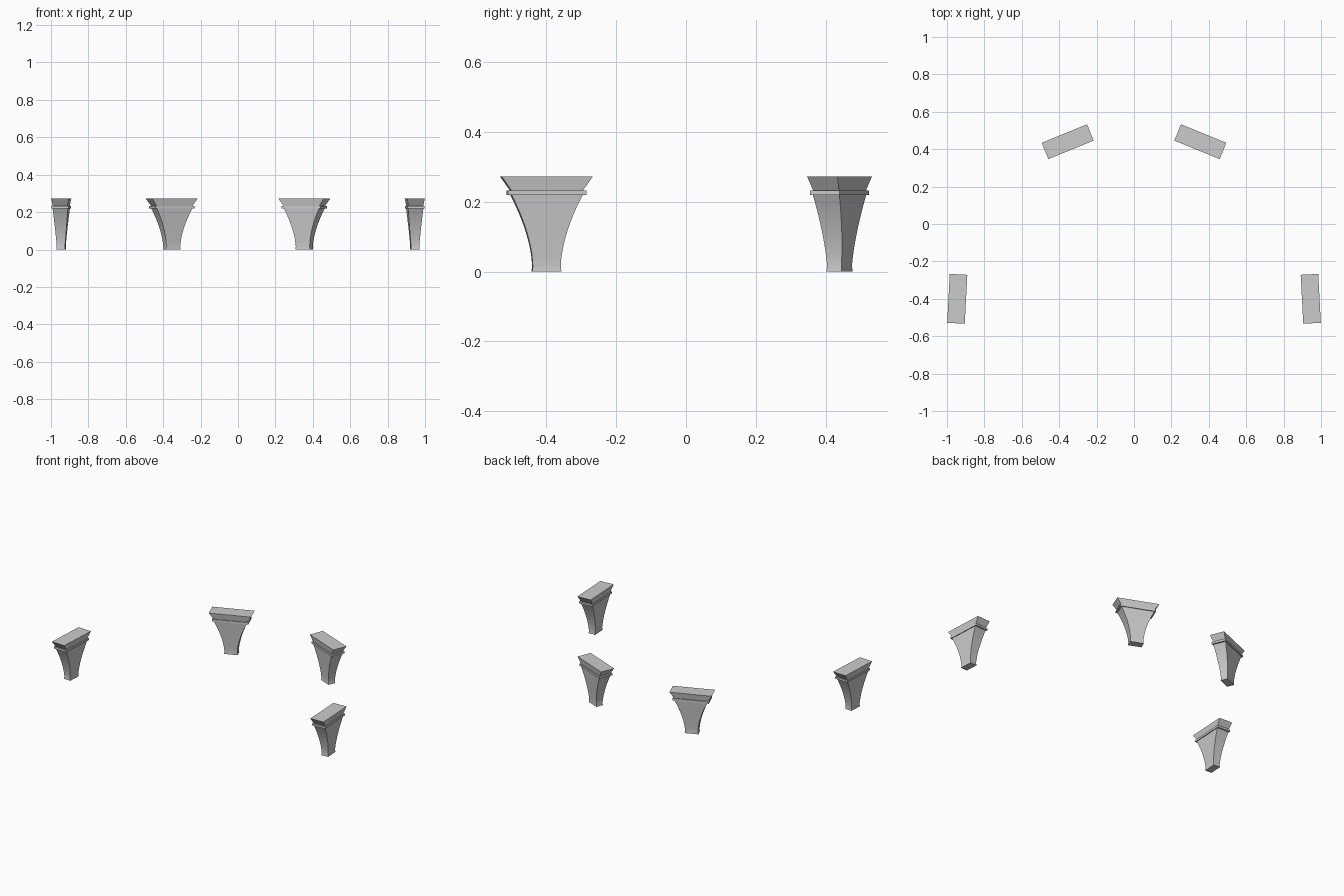
import bpy, bmesh
from math import radians
from mathutils import Matrix

if "Cube" in bpy.data.objects:
    bpy.data.objects.remove(bpy.data.objects["Cube"])


def loft(name, levels, place):
    """Stack rectangles (half length, half thickness, z) into a closed solid."""
    bm = bmesh.new()
    rings = [[bm.verts.new((sx * a, sy * b, z))
              for sx, sy in ((-1, -1), (1, -1), (1, 1), (-1, 1))]
             for a, b, z in levels]
    for lo, hi in zip(rings, rings[1:]):
        for i in range(4):
            j = (i + 1) % 4
            bm.faces.new((lo[i], lo[j], hi[j], hi[i]))
    bm.faces.new(rings[0][::-1])
    bm.faces.new(rings[-1])
    bmesh.ops.recalc_face_normals(bm, faces=bm.faces)
    mesh = bpy.data.meshes.new(name)
    bm.to_mesh(mesh)
    bm.free()
    mesh.shade_smooth()
    mesh.set_sharp_from_angle(angle=radians(25))
    obj = bpy.data.objects.new(name, mesh)
    obj.matrix_world = place
    bpy.context.collection.objects.link(obj)


# Shaft flares out in a concave curve above a slightly splayed toe
shaft = [(0.042, 0.0235, 0.0)]
for i in range(11):
    u = i / 10
    shaft.append((0.040 + 0.062 * u ** 1.7,
                  0.022 + 0.019 * u ** 1.1,
                  0.015 + 0.205 * u))

# Thin moulding band and the flared cap above it
band = [(0.112, 0.046, 0.220), (0.112, 0.046, 0.233)]
cap = [(0.103, 0.040, 0.233), (0.131, 0.047, 0.273)]

# Feet: name, x, y, turn of the right-hand foot; mirrored to the left
feet = [("front", 0.945, -0.400, -87), ("back", 0.3545, 0.440, -22.2)]
for row, x, y, turn in feet:
    for side, s in (("right", 1), ("left", -1)):
        place = (Matrix.Translation((s * x, y, 0))
                 @ Matrix.Rotation(radians(s * turn), 4, 'Z'))
        loft(f"{row}_{side}_foot_shaft", shaft, place)
        loft(f"{row}_{side}_foot_band", band, place)
        loft(f"{row}_{side}_foot_cap", cap, place)
